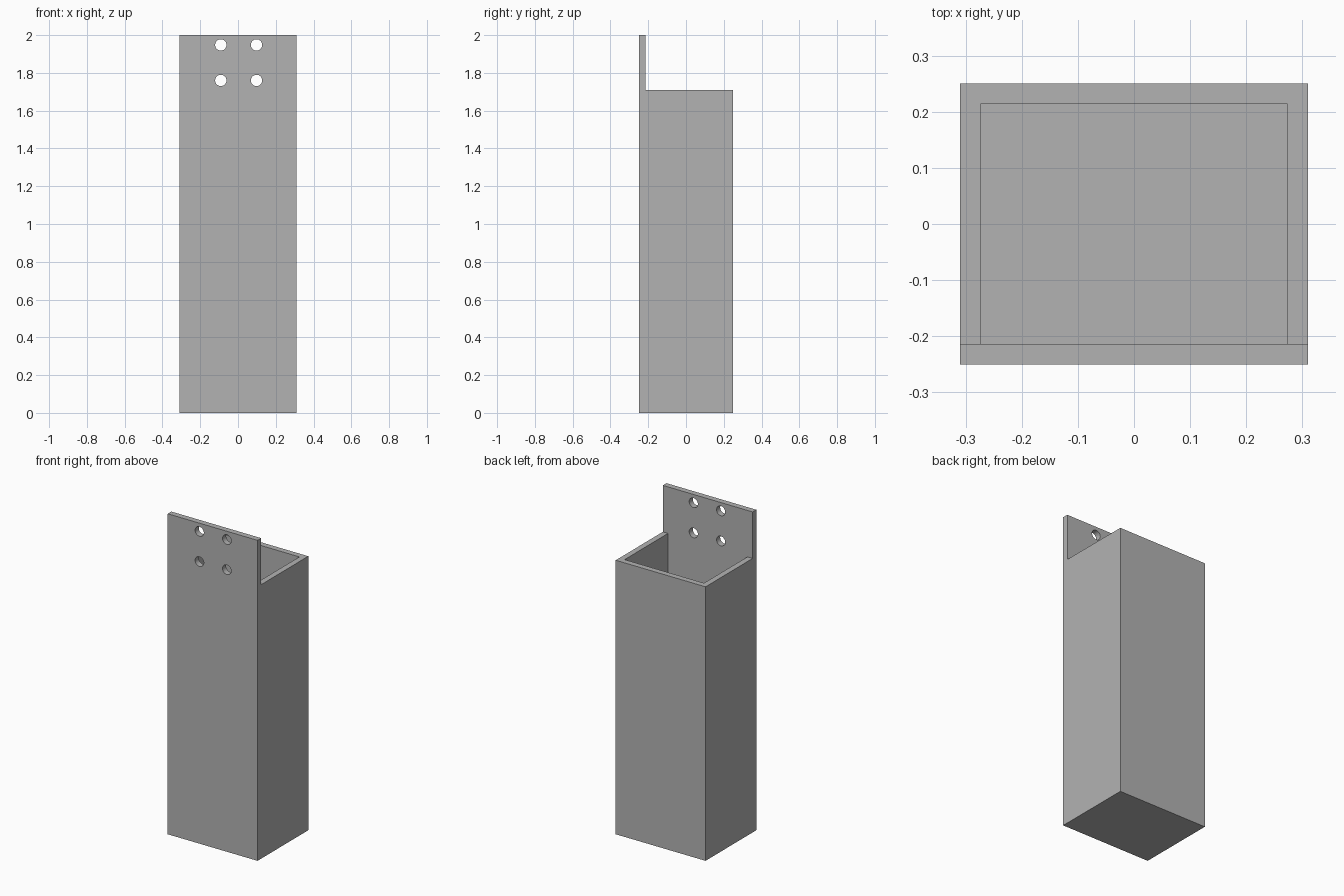
import bpy
from mathutils import Vector

cube = bpy.data.objects.get("Cube")
if cube:
    bpy.data.objects.remove(cube, do_unlink=True)

WIDTH, DEPTH, HEIGHT = 0.62, 0.50, 2.0
WALL = 0.036
RIM = 1.71
HOLE_RADIUS = 0.03

grey = bpy.data.materials.new("plain grey")
grey.use_nodes = True
grey.diffuse_color = (0.45, 0.45, 0.45, 1)
grey.node_tree.nodes["Principled BSDF"].inputs["Base Color"].default_value = grey.diffuse_color


def box(name, low, high):
    low, high = Vector(low), Vector(high)
    bpy.ops.mesh.primitive_cube_add(size=1, location=(low + high) / 2)
    obj = bpy.context.object
    obj.name = name
    obj.scale = high - low
    bpy.ops.object.transform_apply(location=True, rotation=False, scale=True)
    obj.data.materials.append(grey)
    return obj


def cut(target, cutter):
    cutter.hide_render = True
    mod = target.modifiers.new("cut", "BOOLEAN")
    mod.operation = "DIFFERENCE"
    mod.solver = "EXACT"
    mod.object = cutter
    bpy.context.view_layer.objects.active = target
    bpy.ops.object.modifier_apply(modifier=mod.name)
    bpy.data.objects.remove(cutter, do_unlink=True)


x, y = WIDTH / 2, DEPTH / 2
holder = box("wall_mounted_holder", (-x, -y, 0), (x, y, HEIGHT))

# Step down behind the mounting plate
cut(holder, box("step_cutter", (-1, WALL - y, RIM), (1, 1, HEIGHT + 1)))

# Hollow inside, flush with the back of the mounting plate
cut(holder, box("cavity_cutter", (WALL - x, WALL - y, WALL), (x - WALL, y - WALL, RIM + 0.1)))

# Four screw holes through the mounting plate
for hole_x in (-0.091, 0.098):
    for hole_z in (1.76, 1.948):
        bpy.ops.mesh.primitive_cylinder_add(
            vertices=32, radius=HOLE_RADIUS, depth=0.2,
            location=(hole_x, -y, hole_z), rotation=(1.5708, 0, 0))
        drill = bpy.context.object
        drill.data.materials.append(grey)
        cut(holder, drill)

bpy.ops.object.select_all(action="DESELECT")
holder.select_set(True)
bpy.context.view_layer.objects.active = holder
bpy.ops.object.shade_smooth_by_angle()
